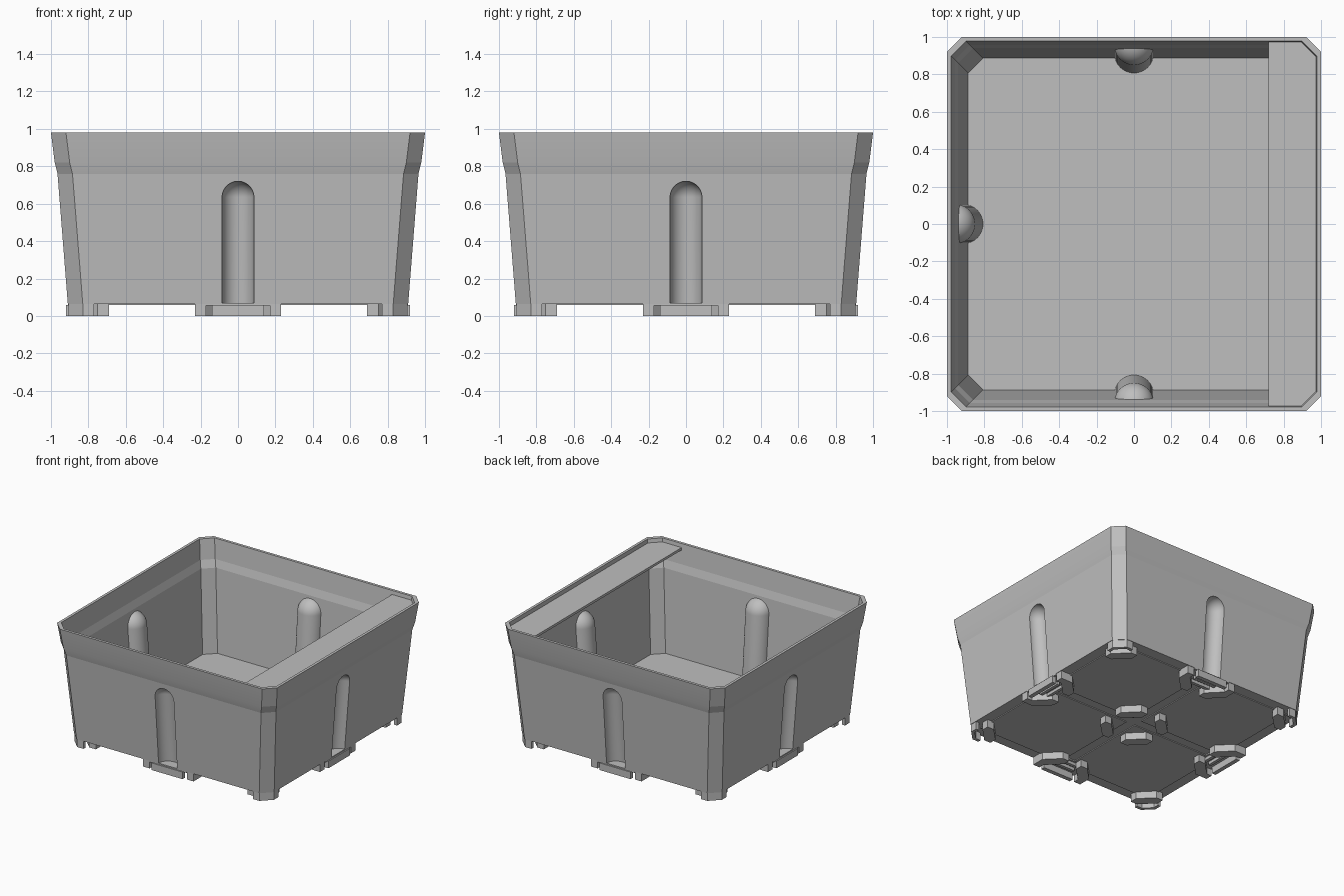
import bpy, bmesh, math
from mathutils import Matrix

cube = bpy.data.objects.get("Cube")
if cube:
    bpy.data.objects.remove(cube, do_unlink=True)

grey = bpy.data.materials.new("light grey plastic")
grey.use_nodes = True
colour = (0.52, 0.52, 0.52, 1)
grey.diffuse_color = colour
grey.node_tree.nodes["Principled BSDF"].inputs["Base Color"].default_value = colour

SLOPE = 0.079      # outward lean of the walls
CHAMFER = 0.08     # corner cut of the plan outline
CELL = 0.92        # size of one of the four base cells
BASE = 0.065       # underside of the body


def finish(name, bm):
    bmesh.ops.recalc_face_normals(bm, faces=bm.faces)
    mesh = bpy.data.meshes.new(name)
    bm.to_mesh(mesh)
    bm.free()
    ob = bpy.data.objects.new(name, mesh)
    bpy.context.collection.objects.link(ob)
    mesh.materials.append(grey)
    return ob


def outline(h):
    c = h - CHAMFER
    return [(h, -c), (h, c), (c, h), (-c, h), (-h, c), (-h, -c), (-c, -h), (c, -h)]


def loft(name, profile):
    """Stack chamfered squares given as (half width, height)."""
    bm = bmesh.new()
    rings = [[bm.verts.new((x, y, z)) for x, y in outline(h)] for h, z in profile]
    for a, b in zip(rings, rings[1:]):
        for i in range(8):
            j = (i + 1) % 8
            bm.faces.new((a[i], a[j], b[j], b[i]))
    bm.faces.new(rings[0])
    bm.faces.new(rings[-1])
    return finish(name, bm)


def add_prism(bm, points, z0, z1):
    low = [bm.verts.new((x, y, z0)) for x, y in points]
    high = [bm.verts.new((x, y, z1)) for x, y in points]
    n = len(points)
    for i in range(n):
        j = (i + 1) % n
        bm.faces.new((low[i], low[j], high[j], high[i]))
    bm.faces.new(low)
    bm.faces.new(high)


def rect(x0, x1, y0, y1):
    return [(x0, y0), (x1, y0), (x1, y1), (x0, y1)]


def columns(name, radius, bottom):
    """Four round-topped columns leaning with the walls."""
    bm = bmesh.new()
    for k in range(4):
        verts = bmesh.ops.create_uvsphere(bm, u_segments=64, v_segments=32, radius=radius)["verts"]
        for v in verts:
            if v.co.z < -0.0001:
                v.co.z += bottom - 0.635
            v.co.z += 0.635
            v.co.y -= 0.905 + SLOPE * v.co.z
        bmesh.ops.rotate(bm, verts=verts, matrix=Matrix.Rotation(k * math.pi / 2, 3, 'Z'))
    return finish(name, bm)


def subtract(target, cutter):
    mod = target.modifiers.new("cut", 'BOOLEAN')
    mod.operation = 'DIFFERENCE'
    mod.solver = 'EXACT'
    mod.object = cutter
    bpy.context.view_layer.objects.active = target
    bpy.ops.object.modifier_apply(modifier=mod.name)
    bpy.data.objects.remove(cutter, do_unlink=True)


# Bin body: hollow shell with four outside grooves that bulge inwards
body = loft("bin_body", [(0.91, BASE), (0.965, 0.76), (0.98, 0.82), (1.0, 0.98)])
cavity = loft("cavity_cutter", [(0.887, 0.09), (0.94, 0.76), (0.958, 0.82), (0.98, 1.0)])
subtract(cavity, columns("bulge_cutter", 0.105, -0.1))
subtract(body, cavity)
subtract(body, columns("groove_cutter", 0.085, -0.1))
bpy.ops.object.select_all(action='DESELECT')
body.select_set(True)
bpy.context.view_layer.objects.active = body
bpy.ops.object.shade_smooth_by_angle(angle=math.radians(8))

# Label shelf along one side, just under the rim
bm = bmesh.new()
add_prism(bm, [(0.72, -0.972), (0.895, -0.972), (0.972, -0.895),
               (0.972, 0.895), (0.895, 0.972), (0.72, 0.972)], 0.93, 0.95)
finish("label_shelf", bm)

# Base pads: an angled foot in every corner of the four cells
pad = [(.06, .17), (.17, .06), (.23, .06), (.23, .12), (.12, .23), (.06, .23)]
bm = bmesh.new()
for sx in (-1, 1):
    for sy in (-1, 1):
        for far_x in (False, True):
            for far_y in (False, True):
                add_prism(bm, [(sx * (CELL - u if far_x else u),
                                sy * (CELL - v if far_y else v)) for u, v in pad], 0, 0.075)
finish("base_feet", bm)

# Cell panels leave a shallow cross-shaped channel under the floor
bm = bmesh.new()
for sx in (-1, 1):
    for sy in (-1, 1):
        add_prism(bm, [(sx * x, sy * y) for x, y in rect(0.04, 0.82, 0.04, 0.82)], 0.058, 0.07)
finish("base_panels", bm)

# Corner legs: short continuations of the chamfered walls
bm = bmesh.new()
leg = [(.77, .906), (.828, .906), (.906, .828), (.906, .77),
       (.88, .77), (.88, .817), (.817, .88), (.77, .88)]
for sx in (-1, 1):
    for sy in (-1, 1):
        add_prism(bm, [(sx * x, sy * y) for x, y in leg], 0, 0.07)
finish("corner_legs", bm)

# Side clips: front plate, top plate, two bars and a pair of wall tabs per side
bm = bmesh.new()
for k in range(4):
    start = len(bm.verts)
    add_prism(bm, rect(-0.14, 0.14, -0.92, -0.885), 0, 0.058)
    add_prism(bm, rect(-0.17, 0.17, -0.91, -0.74), 0.055, 0.068)
    for y in (-0.84, -0.78):
        add_prism(bm, rect(-0.1, 0.1, y, y + 0.025), 0.03, 0.06)
    for s in (-1, 1):
        add_prism(bm, [(s * x, y) for x, y in rect(0.17, 0.23, -0.906, -0.86)], 0, 0.07)
    bm.verts.ensure_lookup_table()
    bmesh.ops.rotate(bm, verts=bm.verts[start:], matrix=Matrix.Rotation(k * math.pi / 2, 3, 'Z'))
finish("side_clips", bm)
